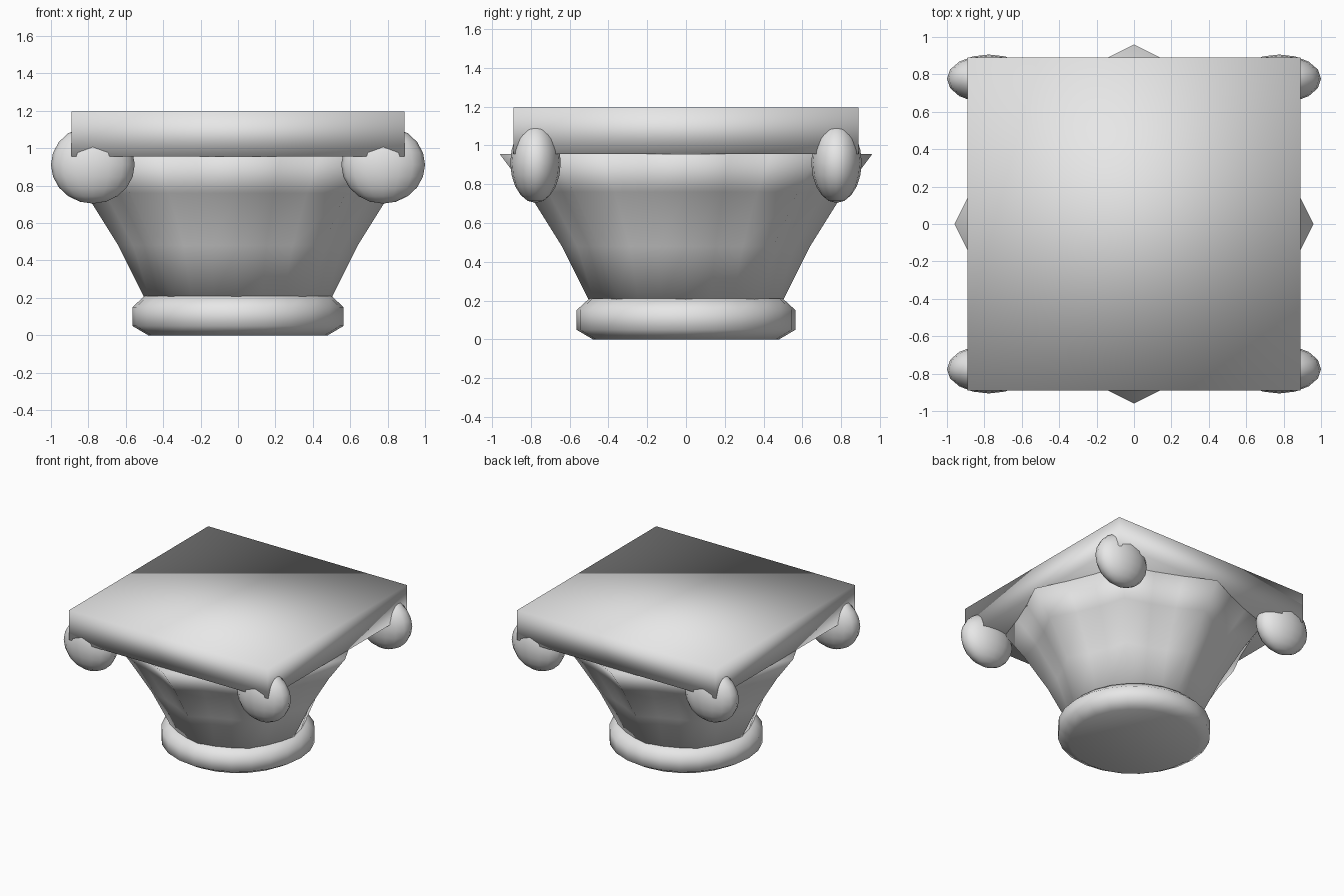
import bpy, bmesh
from math import cos, sin, radians, tau

if "Cube" in bpy.data.objects:
    bpy.data.objects.remove(bpy.data.objects["Cube"])

stone = bpy.data.materials.new("pale_stone")
stone.diffuse_color = (0.8, 0.8, 0.8, 1)
stone.use_nodes = True
stone.node_tree.nodes["Principled BSDF"].inputs["Base Color"].default_value = stone.diffuse_color


def finish(name, bm):
    bmesh.ops.recalc_face_normals(bm, faces=bm.faces)
    for f in bm.faces:
        f.smooth = True
    mesh = bpy.data.meshes.new(name)
    bm.to_mesh(mesh)
    bm.free()
    mesh.materials.append(stone)
    obj = bpy.data.objects.new(name, mesh)
    bpy.context.collection.objects.link(obj)
    return obj


def loft(name, rows, sides=24):
    """Stack rings; each row is (z, ridge radius, valley radius)."""
    bm = bmesh.new()
    rings = []
    for z, ridge, valley in rows:
        ring = []
        for i in range(sides):
            r = ridge if i % 3 == 0 else valley
            a = tau * i / sides
            ring.append(bm.verts.new((r * cos(a), r * sin(a), z)))
        rings.append(ring)
    for low, high in zip(rings, rings[1:]):
        for i in range(sides):
            j = (i + 1) % sides
            bm.faces.new((low[i], low[j], high[j], high[i]))
    bm.faces.new(rings[0][::-1])
    bm.faces.new(rings[-1])
    return finish(name, bm)


# Round collar at the foot
loft("base_ring", [(z, r, r) for z, r in
                   ((0, 0.48), (0.05, 0.565), (0.15, 0.565), (0.21, 0.5))])

# Flared bell with eight pointed ridges
loft("fluted_bell", [(0.2, 0.5, 0.49), (0.48, 0.64, 0.58),
                     (0.76, 0.815, 0.735), (0.955, 0.96, 0.877)])

# Square slab on top
bm = bmesh.new()
bmesh.ops.create_cube(bm, size=1)
bmesh.ops.scale(bm, vec=(1.78, 1.78, 0.24), verts=bm.verts)
bmesh.ops.translate(bm, vec=(0, 0, 1.077), verts=bm.verts)
finish("top_slab", bm)

# Flattened scroll balls under the four corners
for sx in (-1, 1):
    for sy in (-1, 1):
        bm = bmesh.new()
        bmesh.ops.create_uvsphere(bm, u_segments=16, v_segments=10, radius=1)
        bmesh.ops.scale(bm, vec=(0.224, 0.13, 0.208), verts=bm.verts)
        bmesh.ops.translate(bm, vec=(0.776 * sx, 0.776 * sy, 0.912), verts=bm.verts)
        finish("corner_scroll", bm)
